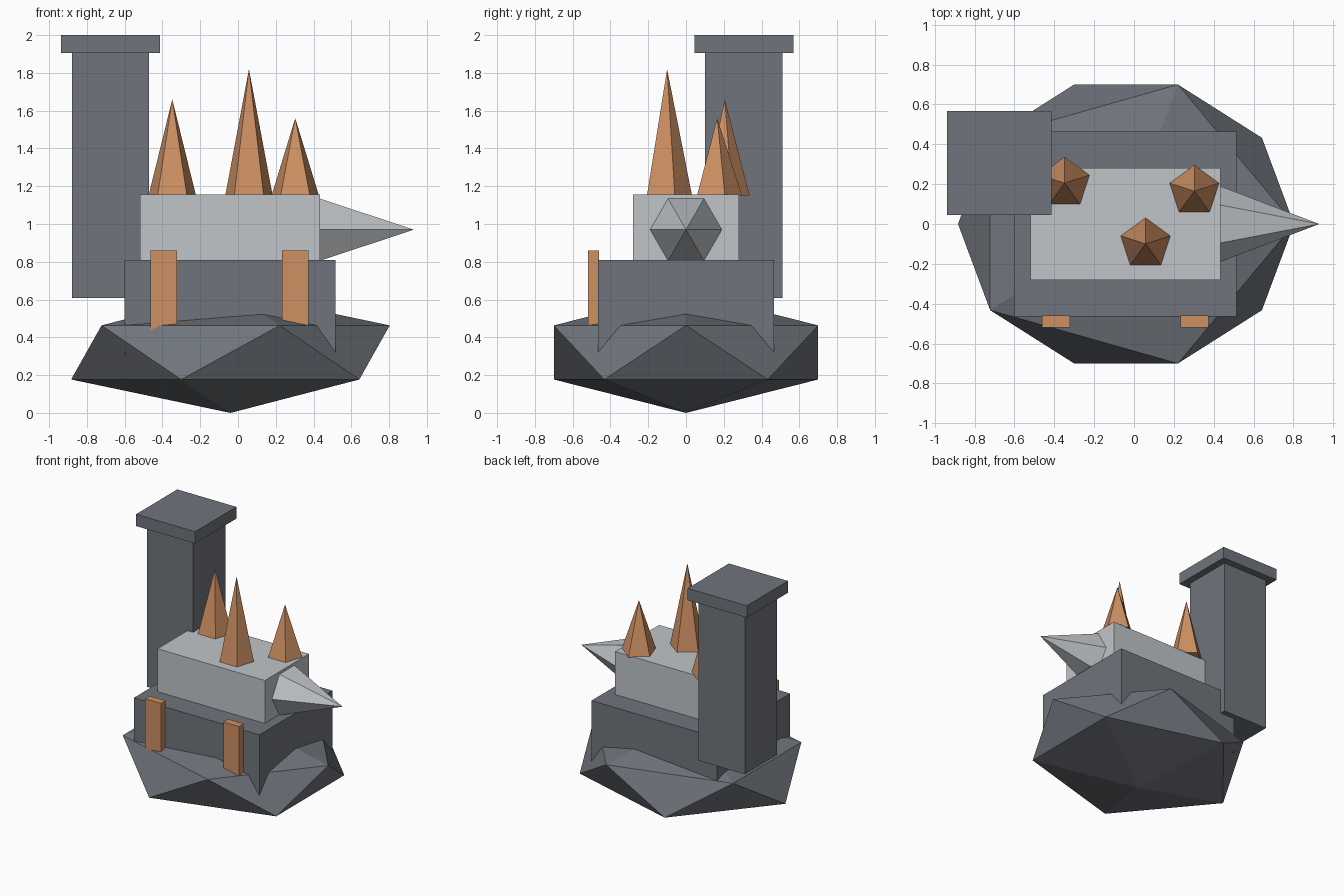
import bpy
from math import pi

cube = bpy.data.objects.get("Cube")
if cube:
    bpy.data.objects.remove(cube, do_unlink=True)


def material(name, rgb):
    mat = bpy.data.materials.new(name)
    mat.use_nodes = True
    mat.diffuse_color = (*rgb, 1)
    mat.node_tree.nodes["Principled BSDF"].inputs["Base Color"].default_value = (*rgb, 1)
    return mat


slate = material("slate_grey", (0.16, 0.175, 0.2))
pale = material("pale_grey", (0.53, 0.56, 0.58))
copper = material("copper", (0.62, 0.28, 0.125))


def finish(name, mat):
    ob = bpy.context.object
    ob.name = ob.data.name = name
    ob.data.materials.clear()
    ob.data.materials.append(mat)
    return ob


def box(name, mat, x, y, z):
    """Box spanning three (low, high) ranges."""
    spans = (x, y, z)
    bpy.ops.mesh.primitive_cube_add(size=1, location=[(a + b) / 2 for a, b in spans])
    ob = finish(name, mat)
    ob.scale = [b - a for a, b in spans]
    return ob


def spike(name, mat, sides, radius, base, height, rotation=(0, 0, 0)):
    """Cone standing on its base point, pointing along its local z."""
    bpy.ops.mesh.primitive_cone_add(vertices=sides, radius1=radius, radius2=0, depth=height)
    ob = finish(name, mat)
    for v in ob.data.vertices:
        v.co.z += height / 2
    ob.location = base
    ob.rotation_euler = rotation
    return ob


# Faceted boulder underneath
bpy.ops.mesh.primitive_ico_sphere_add(subdivisions=1, radius=1, location=(-0.04, 0, 0.32))
finish("rock_base", slate).scale = (0.943, 0.823, 0.32)

# Stacked body
box("lower_block", slate, (-0.6, 0.515), (-0.465, 0.465), (0.31, 0.81))
box("upper_block", pale, (-0.52, 0.435), (-0.28, 0.28), (0.8, 1.155))

# Chimney with cap
box("chimney", slate, (-0.88, -0.47), (0.1, 0.51), (0.608, 1.91))
box("chimney_cap", slate, (-0.938, -0.413), (0.045, 0.568), (1.905, 2.0))

# Side horn
spike("horn", pale, 6, 0.191, (0.432, 0, 0.97), 0.498, (0, pi / 2, 0))

# Roof spikes
for i, (x, y, top) in enumerate([(-0.348, 0.205, 1.66), (0.058, -0.1, 1.82), (0.303, 0.165, 1.56)]):
    spike(f"roof_spike_{i + 1}", copper, 5, 0.132, (x, y, 1.15), top - 1.15)

# Front straps
for name, x in (("right_strap", -0.392), ("left_strap", 0.303)):
    box(name, copper, (x - 0.07, x + 0.07), (-0.52, -0.46), (0.42, 0.86))
